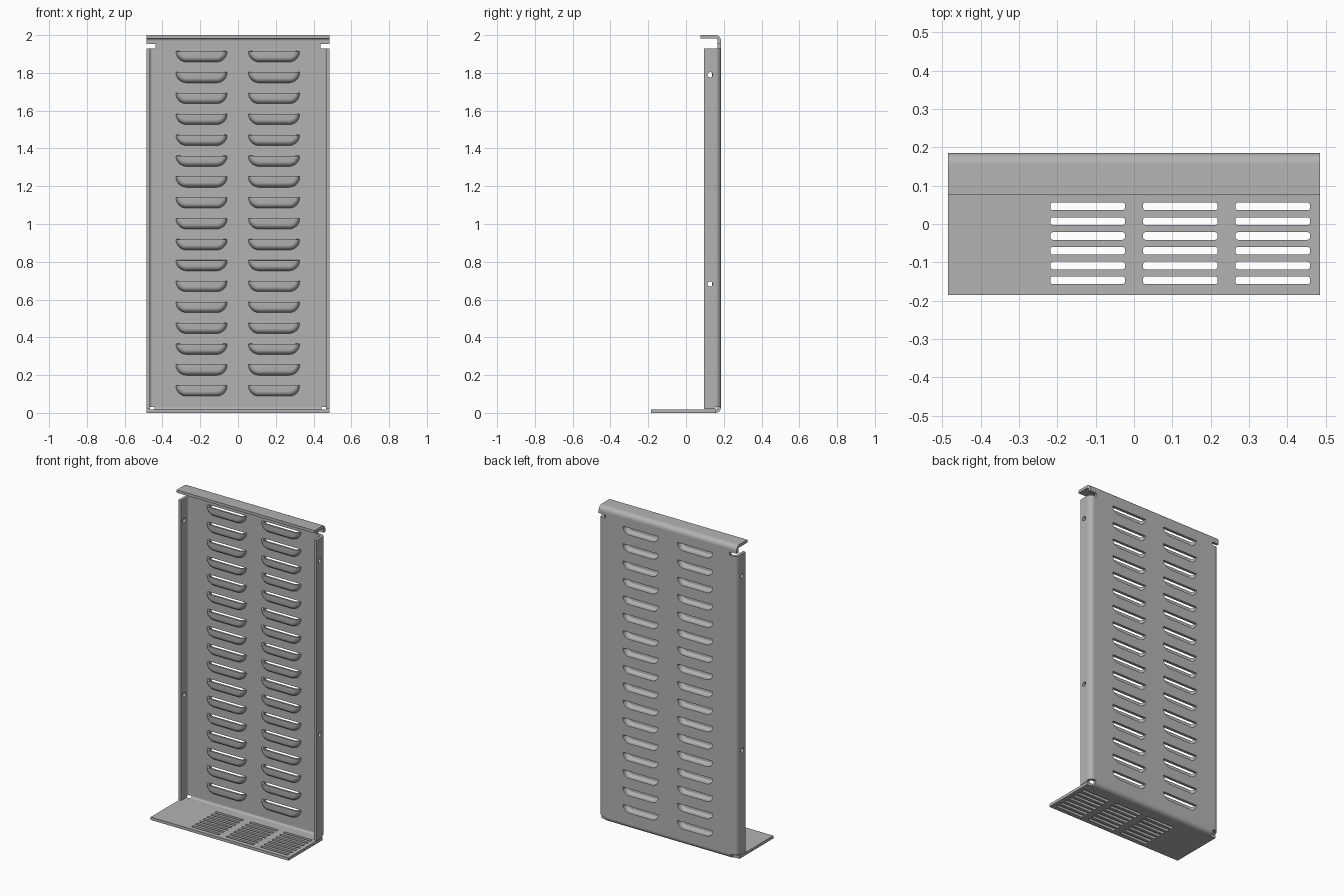
import bpy, bmesh
from math import sin, cos, radians, pi

if "Cube" in bpy.data.objects:
    bpy.data.objects.remove(bpy.data.objects["Cube"])

steel = bpy.data.materials.new("grey_steel")
steel.use_nodes = True
GREY = (0.45, 0.45, 0.45, 1)
steel.diffuse_color = GREY
steel.node_tree.nodes["Principled BSDF"].inputs["Base Color"].default_value = GREY

HALF = 0.485            # half width of the panel
BACK = 0.185            # rear face
T = 0.018               # sheet thickness
R = 0.03                # outer bend radius
TOP = 2.0
FLANGE_TOP = 1.93
FRONT = BACK - T        # inner face of the back sheet
BEND_X, BEND_Y = HALF - R, BACK - R

# How a flat outline (u, v) and a depth w map to space for each extrusion axis
AXES = {
    "X": lambda u, v, w: (w, u, v),
    "Y": lambda u, v, w: (u, w, v),
    "Z": lambda u, v, w: (u, v, w),
}


def finish(name, bm):
    mesh = bpy.data.meshes.new(name)
    bm.to_mesh(mesh)
    bm.free()
    mesh.materials.append(steel)
    obj = bpy.data.objects.new(name, mesh)
    bpy.context.collection.objects.link(obj)
    bpy.ops.object.select_all(action="DESELECT")
    obj.select_set(True)
    bpy.context.view_layer.objects.active = obj
    return obj


def smooth(angle=30):
    bpy.ops.object.shade_smooth_by_angle(angle=radians(angle))


def sheet(name, axis, loops, start, end):
    """Extrude an outline with holes from start to end along an axis."""
    bm = bmesh.new()
    place = AXES[axis]
    edges = []
    for loop in loops:
        vs = [bm.verts.new(place(u, v, start)) for u, v in loop]
        edges += [bm.edges.new((a, b)) for a, b in zip(vs, vs[1:] + vs[:1])]
    bmesh.ops.triangle_fill(bm, edges=edges, use_beauty=True)
    ext = bmesh.ops.extrude_face_region(bm, geom=bm.faces[:])
    verts = [g for g in ext["geom"] if isinstance(g, bmesh.types.BMVert)]
    bmesh.ops.translate(bm, verts=verts, vec=place(0, 0, end - start))
    bmesh.ops.recalc_face_normals(bm, faces=bm.faces[:])
    finish(name, bm)
    smooth()


def arc(cu, cv, r, a0, a1, n=8):
    return [(cu + r * cos(radians(a0 + (a1 - a0) * i / n)),
             cv + r * sin(radians(a0 + (a1 - a0) * i / n))) for i in range(n + 1)]


def rect(u0, v0, u1, v1):
    return [(u0, v0), (u1, v0), (u1, v1), (u0, v1)]


def rounded(cu, cv, w, h, r):
    a, b = w / 2 - r, h / 2 - r
    return (arc(cu + a, cv + b, r, 0, 90, 4) + arc(cu - a, cv + b, r, 90, 180, 4)
            + arc(cu - a, cv - b, r, 180, 270, 4) + arc(cu + a, cv - b, r, 270, 360, 4))


def bend(cu, cv, a0, a1):
    return arc(cu, cv, R, a0, a1) + arc(cu, cv, R - T, a1, a0)


# Louver layout and outline: straight top, quarter-round lower corners
LW, LH, PITCH = 0.272, 0.056, 0.1106
louvers = [(x, 1.914 - PITCH * i) for x in (-0.193, 0.191) for i in range(17)]


def louver_outline(x, top, inset=0):
    c = LW / 2 - LH
    return (arc(x - c, top, LH - inset, 180, 270)
            + arc(x + c, top, LH - inset, 270, 360))


# Back panel with louver openings and notched upper corners
side = [(BEND_X, R), (BEND_X, FLANGE_TOP), (0.437, FLANGE_TOP),
        (0.437, 1.952), (HALF, 1.952), (HALF, TOP - R)]
outline = side + [(-x, z) for x, z in reversed(side)]
sheet("back_panel", "Y", [outline] + [louver_outline(*p) for p in louvers], FRONT, BACK)

# Louver hoods, open along the top edge
bm = bmesh.new()
steps = [(0, BACK)] + [(0.026 * (1 - cos(a)), FRONT - 0.03 * sin(a))
                       for a in (pi / 2 * k / 6 for k in range(7))]
for x, top in louvers:
    rings = [[bm.verts.new((u, y, v)) for u, v in louver_outline(x, top, inset)]
             for inset, y in steps]
    for p, q in zip(rings, rings[1:]):
        for i in range(len(p) - 1):
            bm.faces.new((p[i], p[i + 1], q[i + 1], q[i]))
    bm.faces.new(rings[-1])
hoods = finish("louver_hoods", bm)
mod = hoods.modifiers.new("thickness", "SOLIDIFY")
mod.thickness = 0.012
mod.offset = -1
bpy.ops.object.modifier_apply(modifier=mod.name)
smooth(40)

# Top lip, rolled forward
lip = [(0.076, TOP)] + bend(BEND_Y, TOP - R, 90, 0) + [(0.076, TOP - T)]
sheet("top_lip", "X", [lip], -HALF, HALF)

# Bottom shelf with three blocks of vent slots
slots = [rounded(x, 0.046 + 0.0386 * (1 - j), 0.195, 0.02, 0.007)
         for x in (-0.121, 0.121, 0.362) for j in range(7)]
sheet("bottom_shelf", "Z", [rect(-HALF, -BACK, HALF, BEND_Y)] + slots, 0, T)
sheet("bottom_bend", "X", [bend(BEND_Y, R, -90, 0)], -0.443, 0.443)

# Side flanges with screw holes
for label, s in (("left", 1), ("right", -1)):
    corner = [(s * x, y) for x, y in bend(BEND_X, BEND_Y, 0, 90)]
    sheet(label + "_flange_bend", "Z", [corner], R, FLANGE_TOP)
    holes = [arc(0.128, z, 0.014, 0, 337.5, 15) for z in (0.682, 1.79)]
    sheet(label + "_flange", "X", [rect(0.095, 0.021, BEND_Y, FLANGE_TOP)] + holes,
          s * (HALF - T), s * HALF)
